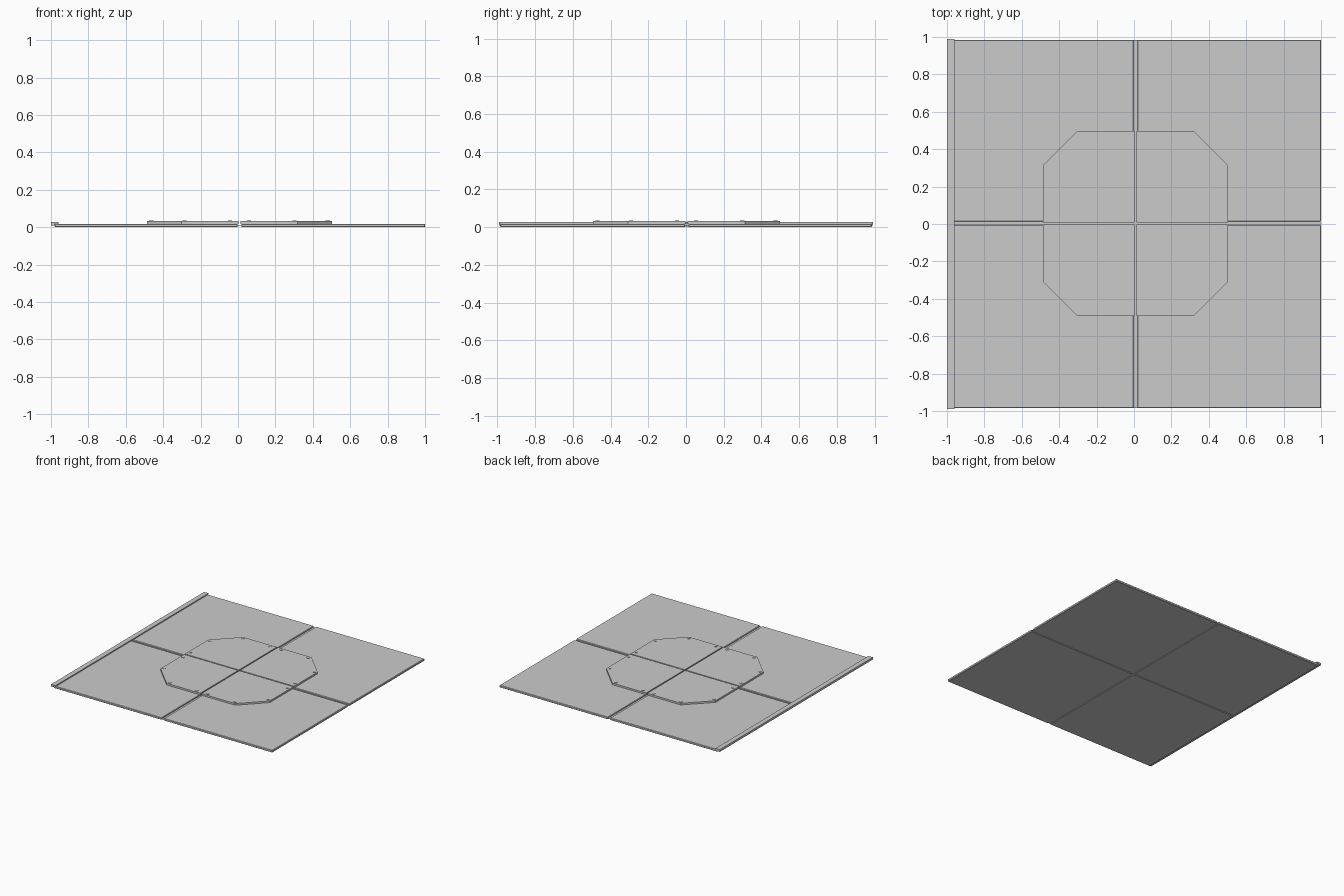
import bpy, bmesh
from math import cos, sin, pi

if "Cube" in bpy.data.objects:
    bpy.data.objects.remove(bpy.data.objects["Cube"])

T = 0.018                       # panel thickness
CX, CY = 0.008, 0.004           # seam crossing point
GAP = 0.010                     # half width of the panel seams


def prism(name, pts, z0, z1, bevel=0.0):
    """Extrude a flat outline (counter-clockwise) from z0 to z1."""
    bm = bmesh.new()
    face = bm.faces.new([bm.verts.new((x, y, z0)) for x, y in pts])
    up = bmesh.ops.extrude_face_region(bm, geom=[face])
    bmesh.ops.translate(bm, vec=(0, 0, z1 - z0),
                        verts=[v for v in up["geom"] if isinstance(v, bmesh.types.BMVert)])
    bmesh.ops.recalc_face_normals(bm, faces=bm.faces)
    me = bpy.data.meshes.new(name)
    bm.to_mesh(me)
    bm.free()
    ob = bpy.data.objects.new(name, me)
    bpy.context.collection.objects.link(ob)
    if bevel:
        m = ob.modifiers.new("edge_bevel", "BEVEL")
        m.width = bevel
        m.segments = 1
    return ob


def rect(x0, x1, y0, y1):
    x0, x1 = sorted((x0, x1))
    y0, y1 = sorted((y0, y1))
    return [(x0, y0), (x1, y0), (x1, y1), (x0, y1)]


for sx in (-1, 1):
    for sy in (-1, 1):
        tag = ("left" if sx < 0 else "right") + ("_front" if sy < 0 else "_back")

        # floor panel
        prism("floor_panel_" + tag,
              rect(CX + sx * GAP, 1.0 if sx > 0 else -0.98, CY + sy * GAP, sy * 0.985),
              0, T, 0.003)

        # quarter of the raised octagonal plate
        g, r, c = 0.005, 0.495, 0.31
        q = [(g, g), (r, g), (r, c), (c, r), (g, r)]
        pts = [(CX + sx * x, 0.003 + sy * y) for x, y in q]
        prism("centre_plate_" + tag, pts if sx * sy > 0 else pts[::-1], T, 0.032)

        # four flat bolt heads per quarter
        for i, (x, y) in enumerate([(0.05, 0.472), (0.295, 0.472), (0.472, 0.295), (0.472, 0.05)]):
            bx, by = CX + sx * x, 0.003 + sy * y
            prism(f"bolt_{tag}_{i}",
                  [(bx + 0.011 * cos(a * pi / 6), by + 0.011 * sin(a * pi / 6)) for a in range(12)],
                  0.031, 0.0355)

# tongues recessed in the seams
prism("seam_tongue_long", rect(CX - GAP, CX + GAP, -0.983, 0.983), 0.005, 0.009)
for n, x0, x1 in (("left", -0.978, CX - GAP), ("right", CX + GAP, 0.998)):
    prism("seam_tongue_" + n, rect(x0, x1, CY - GAP, CY + GAP), 0.005, 0.009)

# edge rail on the left: flange over the panels with a lip hanging outside
prism("edge_rail_flange", rect(-1.0, -0.96, -0.99, 0.99), T, 0.027)
prism("edge_rail_lip", rect(-1.0, -0.98, -0.99, 0.99), 0.009, T)
